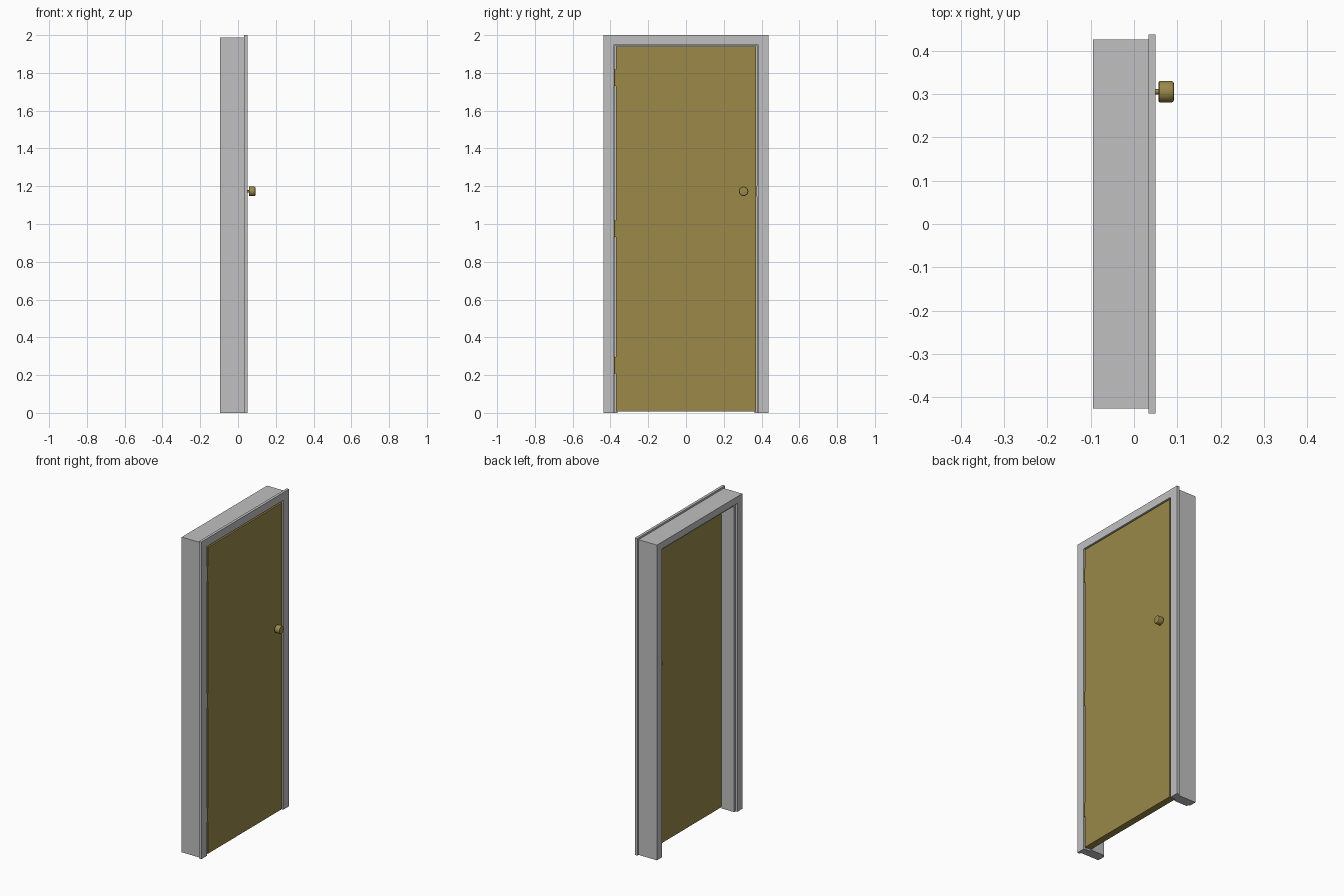
import bpy, bmesh, math
from mathutils import Matrix, Vector

if "Cube" in bpy.data.objects:
    bpy.data.objects.remove(bpy.data.objects["Cube"])


def material(name, rgb):
    m = bpy.data.materials.new(name)
    m.use_nodes = True
    m.diffuse_color = (*rgb, 1)
    m.node_tree.nodes["Principled BSDF"].inputs["Base Color"].default_value = (*rgb, 1)
    return m


GREY = material("frame grey", (0.53, 0.53, 0.53))
GOLD = material("warm tan", (0.325, 0.25, 0.066))


def finish(bm, name, mat):
    bmesh.ops.recalc_face_normals(bm, faces=bm.faces)
    me = bpy.data.meshes.new(name)
    bm.to_mesh(me)
    bm.free()
    ob = bpy.data.objects.new(name, me)
    bpy.context.collection.objects.link(ob)
    me.materials.append(mat)
    return ob


def arch(name, x0, x1, outer, outer_top, inner, inner_top):
    """Door-surround outline in the y-z plane, extruded along x."""
    pts = [(-outer, 0), (-outer, outer_top), (outer, outer_top), (outer, 0),
           (inner, 0), (inner, inner_top), (-inner, inner_top), (-inner, 0)]
    bm = bmesh.new()
    face = bm.faces.new([bm.verts.new((x0, y, z)) for y, z in pts])
    ext = bmesh.ops.extrude_face_region(bm, geom=[face])
    bmesh.ops.translate(bm, vec=(x1 - x0, 0, 0),
                        verts=[v for v in ext["geom"] if isinstance(v, bmesh.types.BMVert)])
    return finish(bm, name, GREY)


def box(name, lo, hi, mat):
    lo, hi = Vector(lo), Vector(hi)
    bm = bmesh.new()
    bmesh.ops.create_cube(bm, size=1, matrix=Matrix.Translation((lo + hi) / 2)
                          @ Matrix.Diagonal((*(hi - lo), 1)))
    return finish(bm, name, mat)


def lathe(name, profile, origin, axis, mat, steps=32):
    """Spin (distance along axis, radius) points around an axis."""
    rot = Vector((0, 0, 1)).rotation_difference(Vector(axis)).to_matrix().to_4x4()
    bm = bmesh.new()
    verts = [bm.verts.new((r, 0, d)) for d, r in profile]
    edges = [bm.edges.new(p) for p in zip(verts, verts[1:])]
    bmesh.ops.spin(bm, geom=verts + edges, cent=(0, 0, 0), axis=(0, 0, 1),
                   angle=math.tau, steps=steps)
    bmesh.ops.remove_doubles(bm, verts=bm.verts, dist=1e-5)
    bmesh.ops.transform(bm, matrix=Matrix.Translation(origin) @ rot, verts=bm.verts)
    ob = finish(bm, name, mat)
    bpy.ops.object.select_all(action='DESELECT')
    ob.select_set(True)
    bpy.context.view_layer.objects.active = ob
    bpy.ops.object.shade_smooth_by_angle(angle=math.radians(35))
    return ob


# Surround: jamb lining, stop strip and casing on the hinge side
arch("jamb", -0.095, 0.033, 0.425, 1.988, 0.376, 1.945)
arch("door_stop", -0.083, 0.005, 0.377, 1.946, 0.362, 1.931)
arch("casing", 0.033, 0.05, 0.437, 2.0, 0.381, 1.95)

# Door leaf
DOOR_BACK, DOOR_FRONT = 0.006, 0.049
box("door_leaf", (DOOR_BACK, -0.371, 0.008), (DOOR_FRONT, 0.371, 1.94), GOLD)

# Knobs on both faces, each with a thin neck
knob = [(0, 0), (0, 0.006), (0.008, 0.006), (0.008, 0.022), (0.010, 0.0245),
        (0.030, 0.025), (0.038, 0.0245), (0.042, 0.0225), (0.043, 0.019), (0.043, 0)]
for side, x, direction in (("outer", DOOR_FRONT, 1), ("inner", DOOR_BACK, -1)):
    lathe(side + "_knob", knob, (x, 0.305, 1.173), (direction, 0, 0), GOLD)

# Three hinge knuckles in the gap beside the leaf
for label, z in (("lower", 0.253), ("middle", 0.975), ("upper", 1.775)):
    lathe(label + "_hinge", [(0, 0), (0, 0.006), (0.088, 0.006), (0.088, 0)],
          (0.044, -0.374, z - 0.044), (0, 0, 1), GOLD, 16)

# Strike plate set against the jamb beside the knob
box("strike_plate", (0.012, 0.373, 1.145), (0.044, 0.377, 1.20), GOLD)
